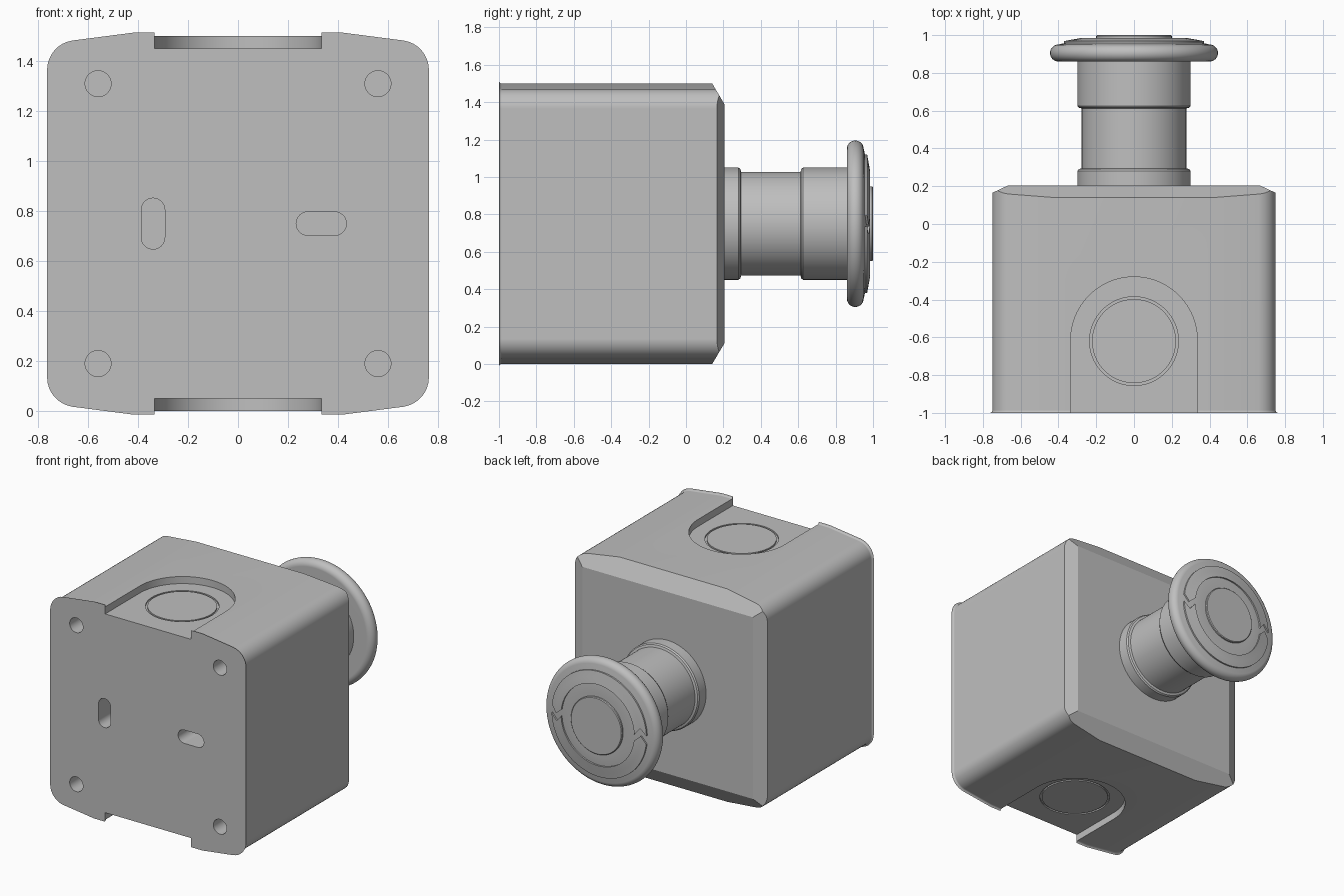
import bpy, bmesh
from math import sin, cos, pi, radians
from mathutils import Vector

cube = bpy.data.objects.get("Cube")
if cube:
    bpy.data.objects.remove(cube, do_unlink=True)

grey = bpy.data.materials.new("plain grey")
grey.use_nodes = True
COLOUR = (0.52, 0.52, 0.52, 1)
grey.diffuse_color = COLOUR
grey.node_tree.nodes["Principled BSDF"].inputs["Base Color"].default_value = COLOUR

MID = 0.75      # height of the button axis


def finish(name, bm):
    bmesh.ops.recalc_face_normals(bm, faces=bm.faces[:])
    mesh = bpy.data.meshes.new(name)
    bm.to_mesh(mesh)
    bm.free()
    mesh.materials.append(grey)
    obj = bpy.data.objects.new(name, mesh)
    bpy.context.collection.objects.link(obj)
    return obj


def activate(obj):
    bpy.ops.object.select_all(action='DESELECT')
    obj.select_set(True)
    bpy.context.view_layer.objects.active = obj


def smooth(obj, degrees):
    activate(obj)
    bpy.ops.object.shade_smooth_by_angle(angle=radians(degrees))
    mod = obj.modifiers.new("even shading", 'WEIGHTED_NORMAL')
    mod.keep_sharp = True


def along_y(u, v, h):
    return Vector((u, h, MID + v))


def along_z(u, v, h):
    return Vector((u, v, h))


def prism_mesh(points, place, lo, hi):
    bm = bmesh.new()
    rings = [[bm.verts.new(place(u, v, h)) for u, v in points] for h in (lo, hi)]
    n = len(points)
    for i in range(n):
        j = (i + 1) % n
        bm.faces.new((rings[0][i], rings[0][j], rings[1][j], rings[1][i]))
    for ring in rings:
        bm.faces.new(ring)
    return bm


def lathe(name, profile, place, closed=False, sides=96):
    """Revolve (radius, height) points; open profiles get flat end caps."""
    bm = bmesh.new()
    turns = [2 * pi * i / sides for i in range(sides)]
    rings = [[bm.verts.new(place(r * cos(a), r * sin(a), h)) for a in turns]
             for r, h in profile]
    pairs = list(zip(rings, rings[1:]))
    if closed:
        pairs.append((rings[-1], rings[0]))
    else:
        bm.faces.new(rings[0])
        bm.faces.new(rings[-1])
    for a, b in pairs:
        for i in range(sides):
            j = (i + 1) % sides
            bm.faces.new((a[i], a[j], b[j], b[i]))
    return finish(name, bm)


def arc(cu, cv, r, start, end, steps):
    return [(cu + r * cos(radians(start + (end - start) * i / steps)),
             cv + r * sin(radians(start + (end - start) * i / steps)))
            for i in range(steps + 1)]


# Box: rounded outline with slightly sloping shoulders
quarter = arc(0.645, 0.615, 0.105, 0, 82.5, 8) + [(0.42, 0.75)]
half = quarter + [(-u, v) for u, v in reversed(quarter)]
outline = half + [(-u, -v) for u, v in half]
bm = prism_mesh(outline, along_y, -1, 0.205)

# Chamfers around the back face
for s in (1, -1):
    for co, no in (((0, 0.14, MID + s * 0.75), (0, 0.11, s * 0.065)),
                   ((s * 0.75, 0.165, 0), (s * 0.04, 0.085, 0))):
        cut = bmesh.ops.bisect_plane(
            bm, geom=bm.verts[:] + bm.edges[:] + bm.faces[:], dist=1e-5,
            plane_co=co, plane_no=Vector(no).normalized(), clear_outer=True)
        open_edges = [e for e in bm.edges if e.is_boundary]
        bmesh.ops.holes_fill(bm, edges=open_edges, sides=0)

# Small rounding on the front rim
rim = [e for e in bm.edges if all(v.co.y < -0.999 for v in e.verts)]
bmesh.ops.bevel(bm, geom=rim, offset=0.014, segments=5, profile=0.5, affect='EDGES')
box = finish("box", bm)

# Cutters: cable entries, mounting slots, screw holes
cutters = []


def cutter(points, place, lo, hi):
    cutters.append(finish("cutter", prism_mesh(points, place, lo, hi)))


arch = [(0.335, -1.1)] + arc(0, -0.615, 0.335, 0, 180, 48) + [(-0.335, -1.1)]
cutter(arch, along_z, 1.45, 1.6)
cutter(arch, along_z, -0.1, 0.05)
for z in (1.45, 0.05):
    lo, hi = z - 0.01, z + 0.01
    cutters.append(lathe("cutter", [(0.222, lo), (0.235, lo), (0.235, hi), (0.222, hi)],
                         lambda u, v, h: Vector((u, v - 0.62, h)), closed=True))
for sx in (1, -1):
    for sz in (1, -1):
        cutter(arc(sx * 0.56, sz * 0.56, 0.052, 0, 350, 35), along_y, -1.1, -0.8)
cutter(arc(-0.34, 0.055, 0.047, 0, 180, 16) + arc(-0.34, -0.055, 0.047, 180, 360, 16),
       along_y, -1.1, -0.8)
cutter(arc(0.387, 0, 0.047, -90, 90, 16) + arc(0.28, 0, 0.047, 90, 270, 16),
       along_y, -1.1, -0.8)

activate(box)
for c in cutters:
    c.hide_render = True
    mod = box.modifiers.new("cut", 'BOOLEAN')
    mod.operation = 'DIFFERENCE'
    mod.solver = 'EXACT'
    mod.object = c
    bpy.ops.object.modifier_apply(modifier=mod.name)
    bpy.data.objects.remove(c, do_unlink=True)
smooth(box, 22)

# Button stem with collar and waist
stem = lathe("button_stem", [
    (0.30, 0.19), (0.30, 0.28), (0.293, 0.29), (0.277, 0.295), (0.277, 0.612),
    (0.293, 0.616), (0.30, 0.626), (0.30, 0.87)], along_y)
smooth(stem, 30)

# Mushroom head: rounded rim, then a shallow cone
head = lathe("button_head",
             [(0.28, 0.86)] + arc(0.40, 0.905, 0.045, -90, 90, 16)
             + [(0.385, 0.954), (0.22, 0.985)], along_y)
smooth(head, 30)
cap = lathe("button_cap", [(0.20, 0.97), (0.20, 0.995), (0.195, 1.0)], along_y)
smooth(cap, 30)

# Raised twist arrows on the cone, chevron shaped at both ends
for side, turn in (("upper", 0), ("lower", pi)):
    bm = bmesh.new()
    steps = 48
    rows = []
    for r, shift in ((0.285, 0), (0.33, -0.14), (0.37, 0)):
        row = []
        for i in range(steps + 1):
            a = turn + 0.12 + (pi - 0.16) * i / steps + shift
            y = 0.955 + (0.385 - r) * 0.18
            row.append(bm.verts.new(along_y(r * cos(a), r * sin(a), y)))
        rows.append(row)
    for a, b in zip(rows, rows[1:]):
        for i in range(steps):
            bm.faces.new((a[i], a[i + 1], b[i + 1], b[i]))
    top = bmesh.ops.extrude_face_region(bm, geom=bm.faces[:], use_keep_orig=True)
    lifted = [g for g in top["geom"] if isinstance(g, bmesh.types.BMVert)]
    bmesh.ops.translate(bm, verts=lifted, vec=(0, 0.011, 0))
    smooth(finish(side + "_twist_arrow", bm), 30)
